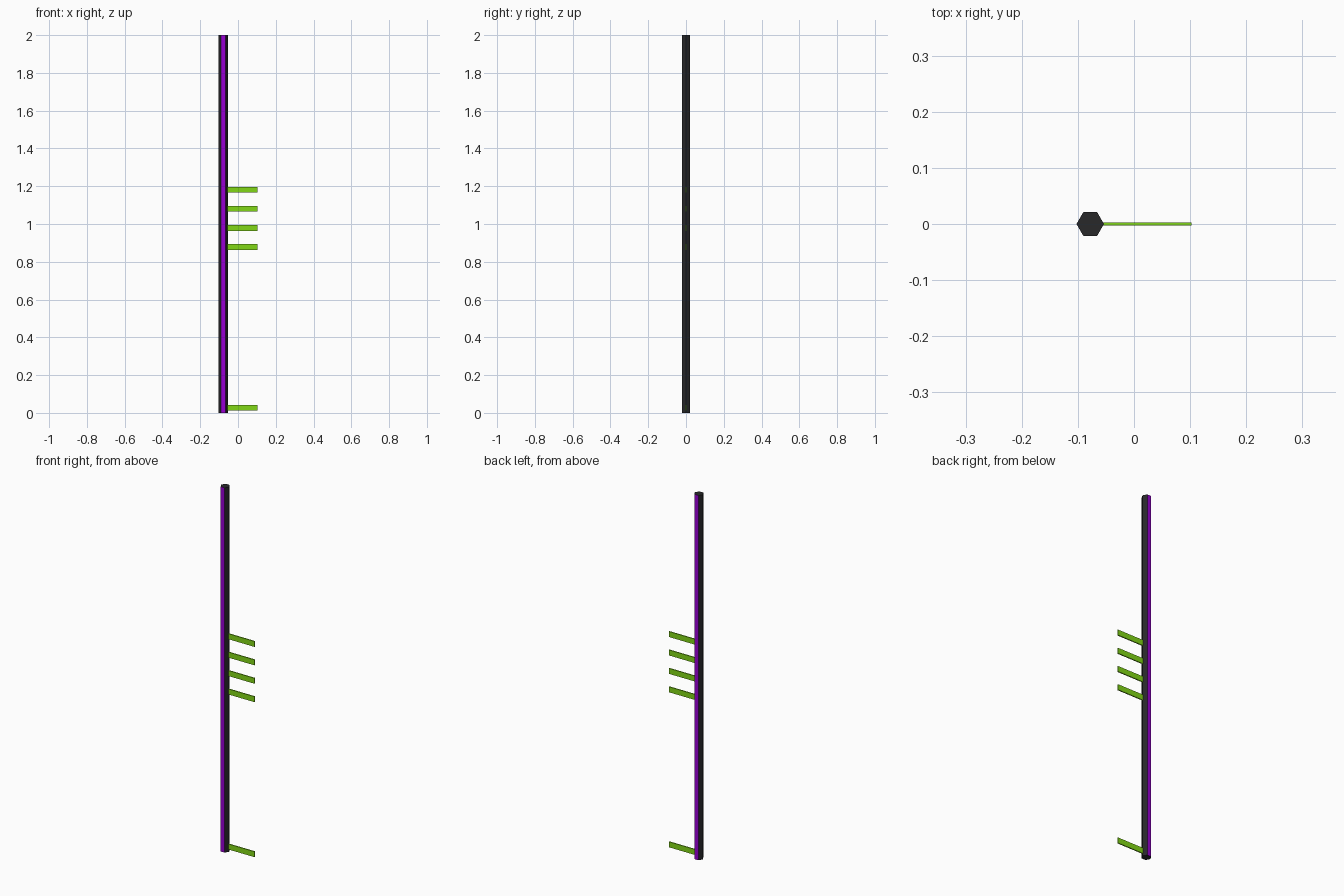
import bpy
import bmesh
import math
from mathutils import Matrix

if "Cube" in bpy.data.objects:
    bpy.data.objects.remove(bpy.data.objects["Cube"])

POLE_X, POLE_R, HEIGHT = -0.078, 0.0245, 2.0


def material(name, rgb):
    mat = bpy.data.materials.new(name)
    mat.diffuse_color = (*rgb, 1.0)
    mat.use_nodes = True
    mat.node_tree.nodes["Principled BSDF"].inputs["Base Color"].default_value = mat.diffuse_color
    return mat


dark = material("dark", (0.021, 0.021, 0.023))
purple = material("purple", (0.31, 0.0, 0.65))
green = material("green", (0.22, 0.68, 0.008))


def add_object(name, bm, mats):
    mesh = bpy.data.meshes.new(name)
    bm.normal_update()
    bm.to_mesh(mesh)
    bm.free()
    for m in mats:
        mesh.materials.append(m)
    obj = bpy.data.objects.new(name, mesh)
    bpy.context.collection.objects.link(obj)
    return obj


# Hexagonal pole: corners point along x, front and back faces are purple
bm = bmesh.new()
ring = [bm.verts.new((POLE_X + POLE_R * math.cos(i * math.pi / 3),
                      POLE_R * math.sin(i * math.pi / 3), 0)) for i in range(6)]
base = bm.faces.new(ring)
top = bmesh.ops.extrude_face_region(bm, geom=[base], use_keep_orig=True)["geom"]
bmesh.ops.translate(bm, vec=(0, 0, HEIGHT),
                    verts=[g for g in top if isinstance(g, bmesh.types.BMVert)])
bmesh.ops.recalc_face_normals(bm, faces=bm.faces)
for f in bm.faces:
    f.material_index = 1 if abs(f.normal.y) > 0.99 else 0
add_object("pole", bm, [dark, purple])


# Flat side bars, starting just inside the pole
def bar(name, z, x0=-0.06, x1=0.1025, thick=0.006, tall=0.03):
    bm = bmesh.new()
    bmesh.ops.create_cube(bm, size=1, matrix=Matrix.Translation(((x0 + x1) / 2, 0, z))
                          @ Matrix.Diagonal((x1 - x0, thick, tall, 1)))
    add_object(name, bm, [green])


for i in range(4):
    bar(f"upper_bar_{i + 1}", 0.878 + 0.101 * i)
bar("bottom_bar", 0.028)
